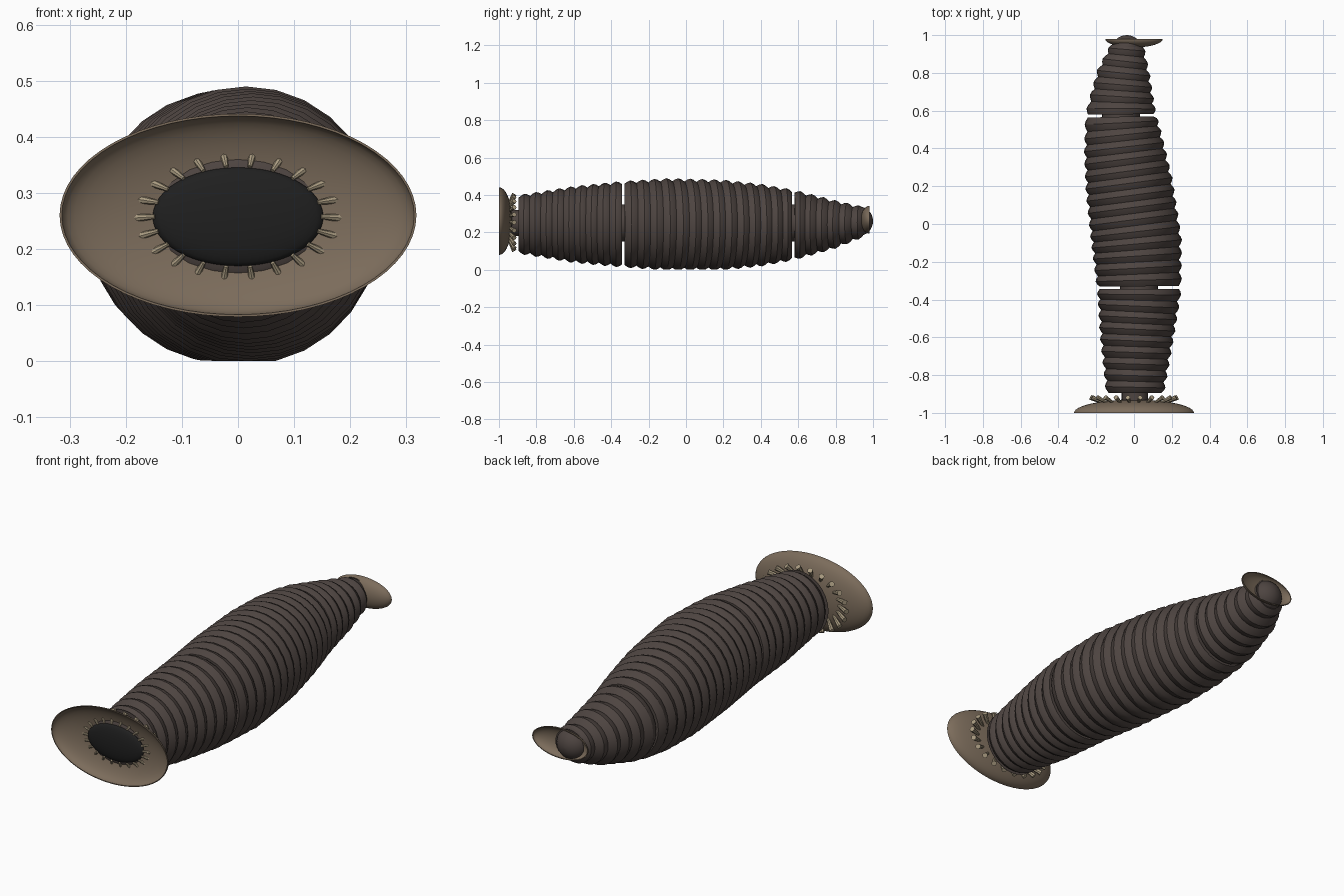
import bpy, bmesh, math
from mathutils import Vector

cube = bpy.data.objects.get("Cube")
if cube:
    bpy.data.objects.remove(cube)


def material(name, rgb):
    m = bpy.data.materials.new(name)
    m.use_nodes = True
    m.diffuse_color = (*rgb, 1)
    bsdf = m.node_tree.nodes["Principled BSDF"]
    bsdf.inputs["Base Color"].default_value = (*rgb, 1)
    bsdf.inputs["Roughness"].default_value = 0.7
    return m


SKIN = material("dark brown skin", (0.075, 0.058, 0.052))
PAD = material("tan sucker", (0.2, 0.15, 0.105))
TOOTH = material("pale tooth", (0.4, 0.33, 0.22))
MOUTH = material("black mouth", (0.014, 0.014, 0.014))


def loft(name, rings, mat, caps=True, angle=30):
    """Skin a list of closed rings, optionally capping both ends."""
    bm = bmesh.new()
    loops = [[bm.verts.new(p) for p in ring] for ring in rings]
    n = len(loops[0])
    for a, b in zip(loops, loops[1:]):
        for i in range(n):
            j = (i + 1) % n
            bm.faces.new((a[i], a[j], b[j], b[i]))
    if caps:
        bm.faces.new(loops[0])
        bm.faces.new(loops[-1])
    bmesh.ops.recalc_face_normals(bm, faces=bm.faces)
    me = bpy.data.meshes.new(name)
    bm.to_mesh(me)
    bm.free()
    me.materials.append(mat)
    ob = bpy.data.objects.new(name, me)
    bpy.context.collection.objects.link(ob)
    bpy.ops.object.select_all(action="DESELECT")
    ob.select_set(True)
    bpy.context.view_layer.objects.active = ob
    bpy.ops.object.shade_smooth_by_angle(angle=math.radians(angle))
    return ob


def ellipse(cx, y, cz, rx, rz, n=48):
    return [Vector((cx + rx * math.cos(t), y, cz + rz * math.sin(t)))
            for t in (math.tau * i / n for i in range(n))]


def ellipsoid(name, centre, radii, mat, n=48, rows=16):
    (cx, cy, cz), (rx, ry, rz) = centre, radii
    rings = []
    for k in range(rows + 1):
        a = math.pi * (0.01 + 0.98 * k / rows)
        s = math.sin(a)
        rings.append(ellipse(cx, cy - ry * math.cos(a), cz, rx * s, rz * s, n))
    return loft(name, rings, mat, angle=50)


# Body outline: y, centre x, half width, bottom z, top z
OUTLINE = [
    (-0.90, 0.005, 0.155, 0.085, 0.400),
    (-0.60, 0.015, 0.197, 0.035, 0.448),
    (-0.35, 0.028, 0.225, 0.012, 0.474),
    (-0.10, 0.014, 0.240, -0.006, 0.490),
    (0.20, -0.025, 0.232, -0.004, 0.482),
    (0.40, -0.052, 0.214, 0.016, 0.460),
    (0.58, -0.070, 0.190, 0.050, 0.428),
    (0.80, -0.055, 0.142, 0.112, 0.372),
    (0.92, -0.038, 0.100, 0.160, 0.345),
    (0.97, -0.035, 0.078, 0.185, 0.335),
]


def outline(y):
    for a, b in zip(OUTLINE, OUTLINE[1:]):
        if y <= b[0]:
            break
    t = min(max((y - a[0]) / (b[0] - a[0]), 0), 1)
    return [p + (q - p) * t for p, q in zip(a[1:], b[1:])]


def body_section(name, y0, y1, ridges):
    """Ridged tube whose rings lean with the bend of the body, cut square at its ends."""
    groove = (0.016, 0.006, 0.0, 0.005)
    rings, steps = [], ridges * 4
    for k in range(-8, steps + 9):
        y = y0 + (y1 - y0) * k / steps
        lean = (outline(y + 0.1)[0] - outline(y - 0.1)[0]) / 0.2
        cx, w, lo, hi = outline(y)
        d = groove[k % 4]
        ring = ellipse(cx, y, (lo + hi) / 2, w - d, (hi - lo) / 2 - d, 28)
        for p in ring:
            p.y = min(max(y - lean * (p.x - cx), y0), y1)
            p.z = max(p.z, 0)
        if max(p.y for p in ring) > y0 and min(p.y for p in ring) < y1:
            rings.append(ring)
    return loft(name, rings, SKIN)


body_section("front_body", -0.895, -0.343, 9)
body_section("middle_body", -0.330, 0.568, 14)
body_section("rear_body", 0.580, 0.955, 6)

# Narrow cores joining the body sections
for name, y0, y1, r in (("front_joint", -0.36, -0.31, 0.1),
                        ("rear_joint", 0.55, 0.60, 0.1),
                        ("neck", -0.95, -0.88, 0.07)):
    cx = outline((y0 + y1) / 2)[0]
    loft(name, [ellipse(cx, y, 0.25, r, r, 24) for y in (y0, y1)], SKIN)

# Rounded tail tip
ellipsoid("tail_tip", (-0.038, 0.925, 0.26), (0.08, 0.075, 0.078), SKIN, 32)


def sucker(name, cx, cz, rx, rz, rim_y, depth):
    """Shallow thin bowl; positive depth puts its back towards +y."""
    rings = []
    for inset in (0, 0.004):
        profile = []
        for k in range(13):
            a = math.pi / 2 * (0.01 + 0.99 * k / 12)
            s = math.sin(a)
            profile.append(ellipse(cx, rim_y + (depth - math.copysign(inset, depth)) * math.cos(a),
                                   cz, (rx - inset) * s, (rz - inset) * s, 64))
        rings += profile if inset == 0 else profile[::-1]
    return loft(name, rings, PAD, angle=50)


sucker("front_sucker", 0, 0.26, 0.318, 0.181, -1.0, 0.07)
sucker("rear_sucker", 0, 0.267, 0.152, 0.074, 0.98, -0.045)

# Mouth opening with its dark lining
ellipsoid("throat", (0, -0.945, 0.2575), (0.148, 0.012, 0.103), SKIN, 20, 8)
ellipsoid("mouth", (0, -0.95, 0.2575), (0.152, 0.022, 0.088), MOUTH)

# Ring of cone teeth pointing inwards through the front sucker
TEETH = 22
for i in range(TEETH):
    t = math.tau * i / TEETH
    c, s = math.cos(t), math.sin(t)
    tip = Vector((0.148 * c, -0.955, 0.2575 + 0.09 * s))
    base = Vector((0.232 * c, -0.918, 0.2525 + 0.152 * s))
    axis = (tip - base).normalized()
    u = axis.cross(Vector((0, 1, 0))).normalized()
    v = axis.cross(u)
    rings = [[p + r * (u * math.cos(q) + v * math.sin(q))
              for q in (math.tau * j / 8 for j in range(8))]
             for p, r in ((base, 0.013), (tip, 0.004))]
    loft(f"tooth_{i + 1}", rings, TOOTH)
